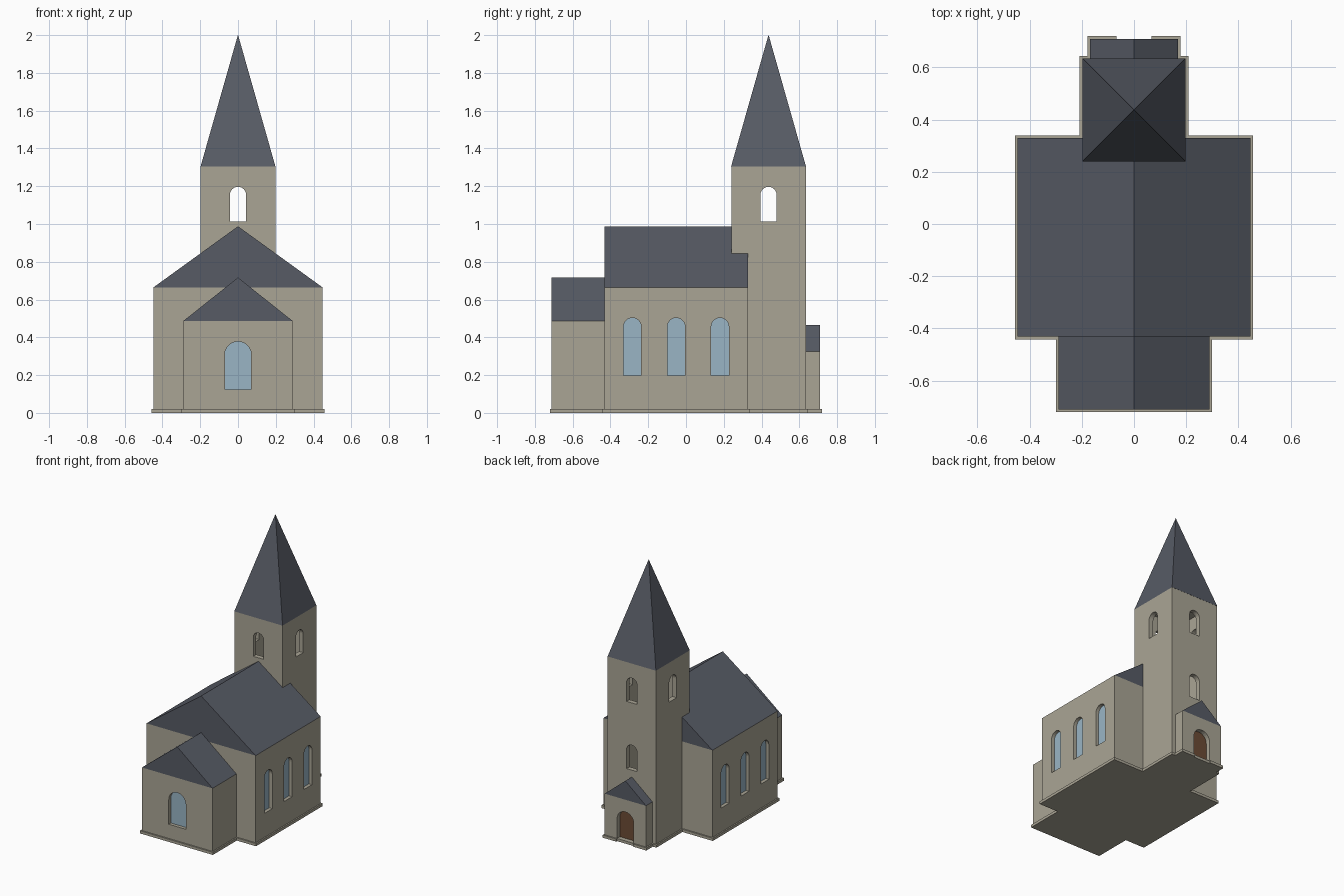
import bpy, bmesh, math

if "Cube" in bpy.data.objects:
    bpy.data.objects.remove(bpy.data.objects["Cube"])


def material(name, rgb):
    m = bpy.data.materials.new(name)
    m.diffuse_color = (*rgb, 1)
    m.use_nodes = True
    m.node_tree.nodes["Principled BSDF"].inputs["Base Color"].default_value = m.diffuse_color
    return m


STONE = material("stone", (0.40, 0.375, 0.30))
SLATE = material("slate", (0.095, 0.105, 0.13))
GLASS = material("glass", (0.32, 0.46, 0.56))
WOOD = material("wood", (0.15, 0.07, 0.035))


def prism(name, pts, axis, a, b, mat=None):
    """Extrude a flat outline along an axis from a to b."""
    place = {"x": lambda u, v, w: (w, u, v),
             "y": lambda u, v, w: (u, w, v),
             "z": lambda u, v, w: (u, v, w)}[axis]
    bm = bmesh.new()
    lo = [bm.verts.new(place(u, v, a)) for u, v in pts]
    hi = [bm.verts.new(place(u, v, b)) for u, v in pts]
    bm.faces.new(lo)
    bm.faces.new(hi)
    n = len(pts)
    for i in range(n):
        j = (i + 1) % n
        bm.faces.new((lo[i], lo[j], hi[j], hi[i]))
    bmesh.ops.recalc_face_normals(bm, faces=bm.faces)
    me = bpy.data.meshes.new(name)
    bm.to_mesh(me)
    bm.free()
    ob = bpy.data.objects.new(name, me)
    bpy.context.collection.objects.link(ob)
    if mat:
        me.materials.append(mat)
    return ob


def box(name, hx, y0, y1, z0, z1, mat=None):
    return prism(name, [(-hx, y0), (hx, y0), (hx, y1), (-hx, y1)], "z", z0, z1, mat)


def gable(name, hx, y0, y1, eave, ridge):
    return prism(name, [(-hx, eave), (hx, eave), (0, ridge)], "y", y0, y1, SLATE)


def arch(c, r, z0, z1, n=12):
    """Round-headed opening outline."""
    top = [(c + r * math.cos(math.pi * i / n), z1 - r + r * math.sin(math.pi * i / n))
           for i in range(n + 1)]
    return [(c - r, z0), (c + r, z0)] + top


def cut(ob, cutter):
    cutter.hide_render = True
    mod = ob.modifiers.new("cut", "BOOLEAN")
    mod.operation = "DIFFERENCE"
    mod.solver = "EXACT"
    mod.object = cutter
    bpy.context.view_layer.objects.active = ob
    bpy.ops.object.modifier_apply(modifier=mod.name)
    bpy.data.objects.remove(cutter)


NX, CX, TX, PX = 0.447, 0.289, 0.198, 0.169      # half widths
Y0, Y1, Y2, Y3, YT = -0.711, -0.432, 0.329, 0.71, 0.24
YB = 0.634                                       # back of tower
YC = (YT + YB) / 2

# Plinth, stepped outline with a gap in front of the door
e = 0.01
half = [(CX + e, Y0 - e), (CX + e, Y1 - e), (NX + e, Y1 - e), (NX + e, Y2 + e),
        (TX + e, Y2 + e), (TX + e, YB + e), (PX + e, YB + e), (PX + e, Y3 + e),
        (0.068, Y3 + e), (0.068, Y3)]
prism("plinth", half + [(-x, y) for x, y in reversed(half)], "z", 0, 0.02, STONE)

# Nave and its roof, notched around the tower
nave = box("nave_walls", NX, Y1, Y2, 0.005, 0.665, STONE)
nave_roof = gable("nave_roof", NX, Y1, Y2, 0.665, 0.988)
for ob in (nave, nave_roof):
    cut(ob, box("notch", TX - 0.01, YT + 0.01, YB, -0.1, 1.2))

# Nave windows on both sides
for i, y in enumerate((-0.284, -0.052, 0.180)):
    for side, s in (("right", 1), ("left", -1)):
        shape = arch(y, 0.047, 0.198, 0.503)
        cut(nave, prism("hole", shape, "x", s * (NX - 0.03), s * (NX + 0.05)))
        prism(f"nave_window_{side}_{i + 1}", shape, "x", s * (NX - 0.032), s * (NX - 0.025), GLASS)

# Chancel
chancel = box("chancel_walls", CX, Y0, Y1, 0.005, 0.487, STONE)
gable("chancel_roof", CX, Y0, Y1, 0.487, 0.717)
shape = arch(0, 0.07, 0.125, 0.378)
cut(chancel, prism("hole", shape, "y", Y0 - 0.05, Y0 + 0.03))
prism("chancel_window", shape, "y", Y0 + 0.025, Y0 + 0.032, GLASS)

# Hollow tower with open belfry arches and one lower opening
tower = box("tower_walls", TX, YT, YB, 0.005, 1.305, STONE)
cut(tower, box("cavity", TX - 0.035, YT + 0.035, YB - 0.035, 0.03, 1.295))
cut(tower, prism("hole", arch(0, 0.043, 1.013, 1.197), "y", YT - 0.1, YB + 0.1))
cut(tower, prism("hole", arch(YC, 0.043, 1.013, 1.197), "x", -0.4, 0.4))
cut(tower, prism("hole", arch(0, 0.043, 0.515, 0.70), "y", YB - 0.1, YB + 0.1))

# Spire
bpy.ops.mesh.primitive_cone_add(vertices=4, radius1=TX * math.sqrt(2), radius2=0, depth=0.697,
                                location=(0, YC, 1.305 + 0.3485), rotation=(0, 0, math.pi / 4))
spire = bpy.context.object
spire.name = "spire"
spire.data.materials.append(SLATE)

# Porch with recessed door
porch = box("porch_walls", PX, YB, Y3, 0.005, 0.325, STONE)
gable("porch_roof", PX, YB, Y3, 0.325, 0.465)
shape = arch(0, 0.068, 0.01, 0.235)
cut(porch, prism("hole", shape, "y", Y3 - 0.04, Y3 + 0.05))
prism("door", shape, "y", Y3 - 0.042, Y3 - 0.034, WOOD)
